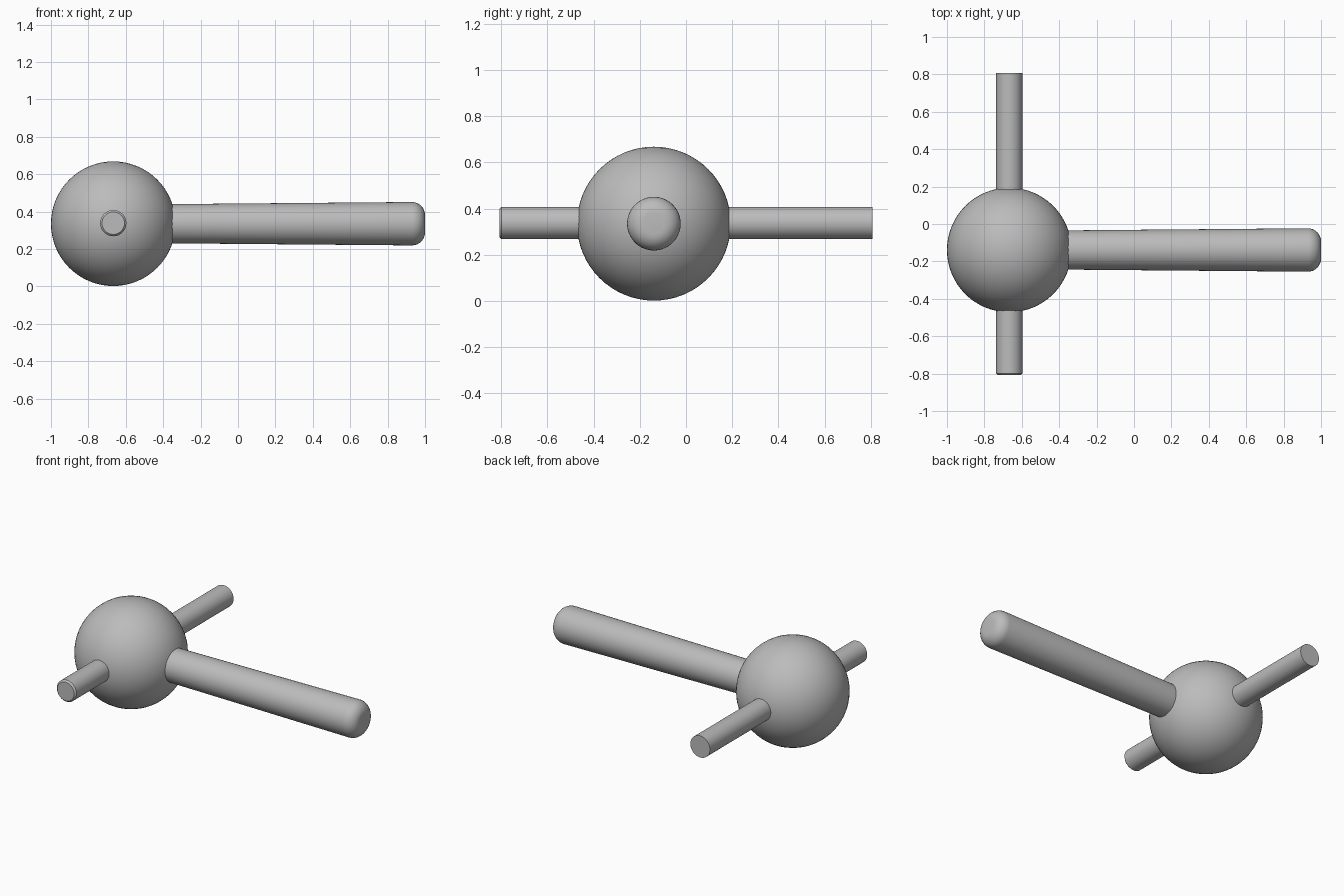
import bpy, math
from mathutils import Matrix, Vector

cube = bpy.data.objects.get("Cube")
if cube:
    bpy.data.objects.remove(cube, do_unlink=True)

grey = bpy.data.materials.new("plain grey")
grey.use_nodes = True
COLOR = (0.5, 0.5, 0.5, 1)
grey.diffuse_color = COLOR
grey.node_tree.nodes["Principled BSDF"].inputs["Base Color"].default_value = COLOR

CENTRE = Vector((-0.667, -0.139, 0.335))
RADIUS = 0.333
SIDES = 64


def lathe(name, profile, matrix):
    """Revolve (radius, height) points around local z, capping both ends."""
    verts, faces = [], []
    for r, h in profile:
        for i in range(SIDES):
            a = math.tau * i / SIDES
            verts.append((r * math.cos(a), r * math.sin(a), h))
    for k in range(len(profile) - 1):
        for i in range(SIDES):
            j = (i + 1) % SIDES
            a, b = k * SIDES, (k + 1) * SIDES
            faces.append((a + i, a + j, b + j, b + i))
    faces.append(tuple(reversed(range(SIDES))))
    faces.append(tuple(range(len(verts) - SIDES, len(verts))))
    mesh = bpy.data.meshes.new(name)
    mesh.from_pydata(verts, [], faces)
    mesh.materials.append(grey)
    obj = bpy.data.objects.new(name, mesh)
    obj.matrix_world = matrix
    bpy.context.collection.objects.link(obj)
    smooth(obj)
    return obj


def smooth(obj):
    bpy.ops.object.select_all(action="DESELECT")
    obj.select_set(True)
    bpy.context.view_layer.objects.active = obj
    bpy.ops.object.shade_smooth_by_angle(angle=math.radians(35))


# Ball hub
bpy.ops.mesh.primitive_uv_sphere_add(segments=SIDES, ring_count=32, radius=RADIUS, location=CENTRE)
ball = bpy.context.object
ball.name = "ball_hub"
ball.data.materials.append(grey)
smooth(ball)

# Long handle, widening slightly towards a rounded tip
TIP_R, FILLET, REACH = 0.116, 0.07, 1 - CENTRE.x
handle = [(0.103, 0.1)]
for s in range(9):
    a = math.pi / 2 * s / 8
    handle.append((TIP_R - FILLET + FILLET * math.cos(a), REACH - FILLET + FILLET * math.sin(a)))
lathe("handle", handle, Matrix.Translation(CENTRE) @ Matrix.Rotation(math.pi / 2, 4, "Y"))

# Cross pins: plain end at the back, small chamfer at the front
PIN_R, CHAMFER = 0.07, 0.01
pin_centre = Vector((CENTRE.x, 0, 0.338))
back = Matrix.Translation(pin_centre) @ Matrix.Rotation(-math.pi / 2, 4, "X")
front = Matrix.Translation(pin_centre) @ Matrix.Rotation(math.pi / 2, 4, "X")
lathe("back_pin", [(PIN_R, 0), (PIN_R, 0.808)], back)
lathe("front_pin", [(PIN_R, 0.3), (PIN_R, 0.808 - CHAMFER), (PIN_R - CHAMFER, 0.808)], front)
